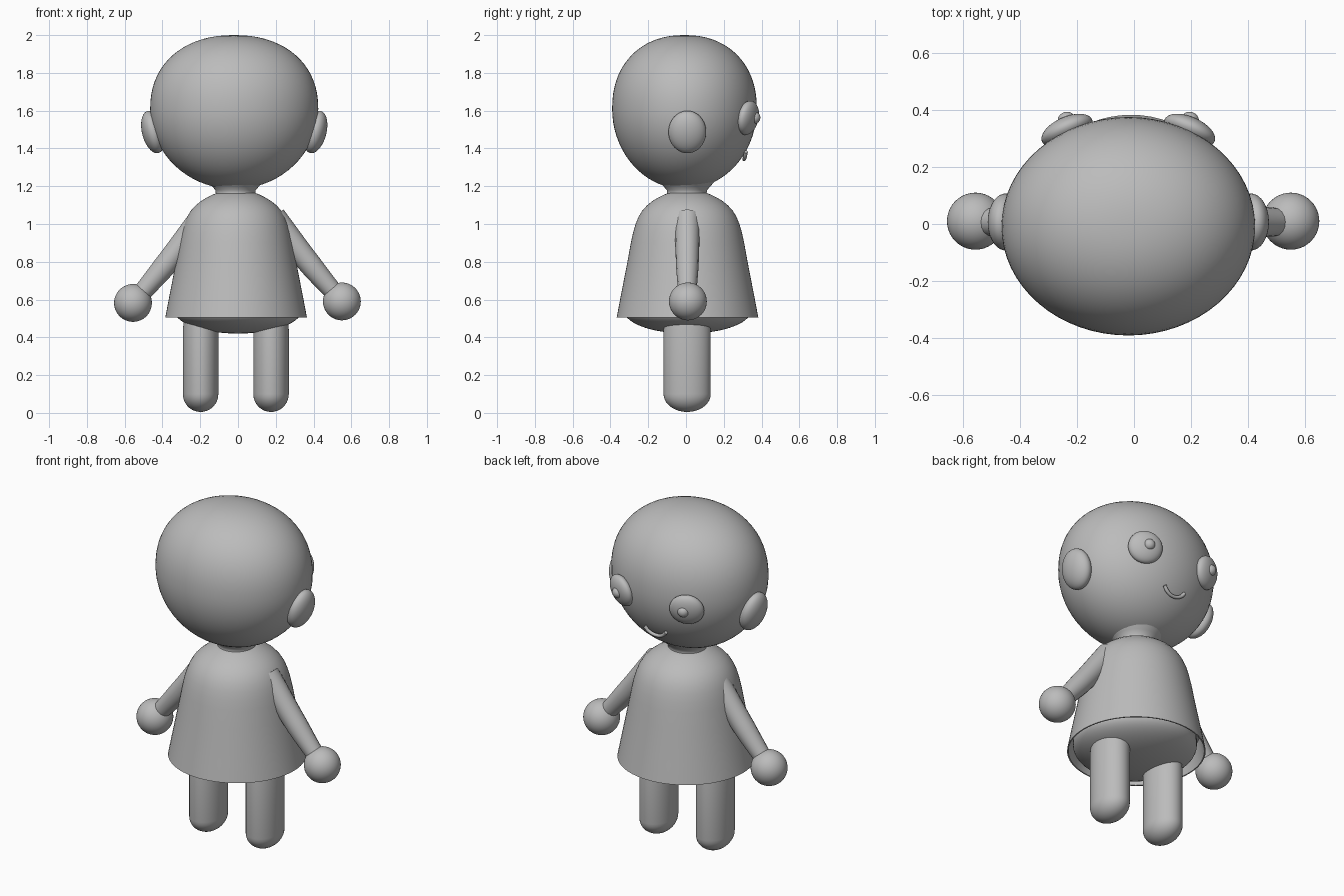
import bpy, bmesh, math
from mathutils import Vector

if "Cube" in bpy.data.objects:
    bpy.data.objects.remove(bpy.data.objects["Cube"])

grey = bpy.data.materials.new("plain grey")
grey.diffuse_color = (0.5, 0.5, 0.5, 1)
grey.use_nodes = True
grey.node_tree.nodes["Principled BSDF"].inputs["Base Color"].default_value = grey.diffuse_color


def finish(obj, angle=50):
    obj.data.materials.clear()
    obj.data.materials.append(grey)
    bpy.ops.object.select_all(action='DESELECT')
    obj.select_set(True)
    bpy.context.view_layer.objects.active = obj
    bpy.ops.object.shade_smooth_by_angle(angle=math.radians(angle))
    return obj


def lathe(name, profile, centre=(0, 0), scale=(1, 1), sides=64):
    """Spin (radius, z) points about a vertical axis; radius 0 makes a pole."""
    bm = bmesh.new()
    rings = []
    for r, z in profile:
        n = 1 if r == 0 else sides
        rings.append([bm.verts.new((centre[0] + scale[0] * r * math.cos(math.tau * i / sides),
                                    centre[1] + scale[1] * r * math.sin(math.tau * i / sides), z))
                      for i in range(n)])
    for a, b in zip(rings, rings[1:]):
        for i in range(sides):
            j = (i + 1) % sides
            loop = [a[i % len(a)], a[j % len(a)], b[j % len(b)], b[i % len(b)]]
            bm.faces.new(list(dict.fromkeys(loop)))
    bmesh.ops.recalc_face_normals(bm, faces=bm.faces)
    mesh = bpy.data.meshes.new(name)
    bm.to_mesh(mesh)
    bm.free()
    obj = bpy.data.objects.new(name, mesh)
    bpy.context.collection.objects.link(obj)
    return finish(obj)


def ellipsoid(name, loc, radii, normal=(0, 0, 1)):
    """Ellipsoid with radii (width, height, depth), depth along the normal."""
    bpy.ops.mesh.primitive_uv_sphere_add(segments=40, ring_count=24, radius=1, location=loc)
    obj = bpy.context.object
    obj.name = name
    obj.scale = radii
    obj.rotation_euler = Vector(normal).to_track_quat('Z', 'Y').to_euler()
    return finish(obj, 80)


def tube(name, points, radii):
    """Round smooth tube through the points."""
    curve = bpy.data.curves.new(name, 'CURVE')
    curve.dimensions = '3D'
    curve.bevel_depth = 1
    curve.bevel_resolution = 6
    curve.use_fill_caps = True
    spline = curve.splines.new('BEZIER')
    spline.bezier_points.add(len(points) - 1)
    for bp, p, r in zip(spline.bezier_points, points, radii):
        bp.co, bp.radius = p, r
        bp.handle_left_type = bp.handle_right_type = 'AUTO'
    obj = bpy.data.objects.new(name, curve)
    bpy.context.collection.objects.link(obj)
    bpy.ops.object.select_all(action='DESELECT')
    obj.select_set(True)
    bpy.context.view_layer.objects.active = obj
    bpy.ops.object.convert(target='MESH')
    return finish(bpy.context.object)


# Head: egg shape, fuller above its widest level
STEPS = 36
head = []
for i in range(STEPS + 1):
    t = math.pi * (i / STEPS - 0.5)
    c, s = max(math.cos(t), 0), math.sin(t)
    if i in (0, STEPS):
        c = 0
    if s > 0:
        head.append((c ** (2 / 2.2), 1.61 + 0.39 * s ** (2 / 2.2)))
    else:
        head.append((c, 1.61 + 0.425 * s))
lathe("head", head, (-0.02, -0.008), (0.445, 0.383))

# Neck, flaring into the head and the shoulders
lathe("neck", [(0, 1.25), (0.15, 1.23), (0.125, 1.2), (0.107, 1.18), (0.104, 1.16),
               (0.115, 1.14), (0.14, 1.12), (0, 1.1)], (-0.013, 0.005))

# Dress: bell with an open hem
lathe("dress", [(0, 1.165), (0.1, 1.165), (0.125, 1.155), (0.155, 1.14), (0.185, 1.122),
                (0.215, 1.098), (0.24, 1.07), (0.26, 1.037), (0.275, 1.0), (0.288, 0.955),
                (0.3, 0.9), (0.318, 0.8), (0.355, 0.61), (0.375, 0.505),
                (0.368, 0.505), (0.345, 0.62), (0, 0.62)], (-0.01, 0.008))

# Rounded underside of the body inside the hem
under = [(0.335 * math.cos(math.radians(a)), 0.54 - 0.12 * math.sin(math.radians(a)))
         for a in range(0, 90, 6)]
lathe("body_underside", [(0, 0.6), (0.335, 0.6)] + under + [(0, 0.42)], (0, 0.008))

# Legs: oval posts with rounded feet
leg = [(0, 0.005)] + [(math.sin(math.radians(a)), 0.1 - 0.095 * math.cos(math.radians(a)))
                      for a in range(10, 91, 10)] + [(1, 0.44), (0.93, 0.5), (0, 0.52)]
for side, x in (("left", -0.198), ("right", 0.175)):
    lathe(side + "_leg", leg, (x, 0.006), (0.094, 0.125))

# Arms, hands, ears and eyes
for side, s, dx, dz in (("left", -1, -0.003, -0.003), ("right", 1, -0.003, 0.005)):
    tube(side + "_arm",
         [(s * 0.19 + dx, 0.007, 1.03 + dz), (s * 0.39 + dx, 0.007, 0.775 + dz),
          (s * 0.54 + dx, 0.007, 0.6 + dz)], [0.068, 0.06, 0.046])
    ellipsoid(side + "_hand", (s * 0.553 + dx, 0.01, 0.585 + dz), (0.1, 0.1, 0.1))
    ellipsoid(side + "_ear", (s * 0.43 - 0.02, 0.007, 1.487), (0.1, 0.115, 0.058),
              (s * 0.97, 0, -0.25))
    ellipsoid(side + "_eye", (s * 0.215 - 0.02, 0.328, 1.562), (0.096, 0.092, 0.045),
              (s * 0.4, 0.9, -0.2))
    ellipsoid(side + "_pupil", (s * 0.217 - 0.02, 0.365, 1.562), (0.031, 0.031, 0.028),
              (s * 0.4, 0.9, -0.2))

# Mouth: thin smile
tube("mouth", [(-0.09, 0.318, 1.382), (-0.065, 0.312, 1.356), (-0.02, 0.308, 1.343),
               (0.025, 0.312, 1.356), (0.05, 0.318, 1.382)], [0.01] * 5)
